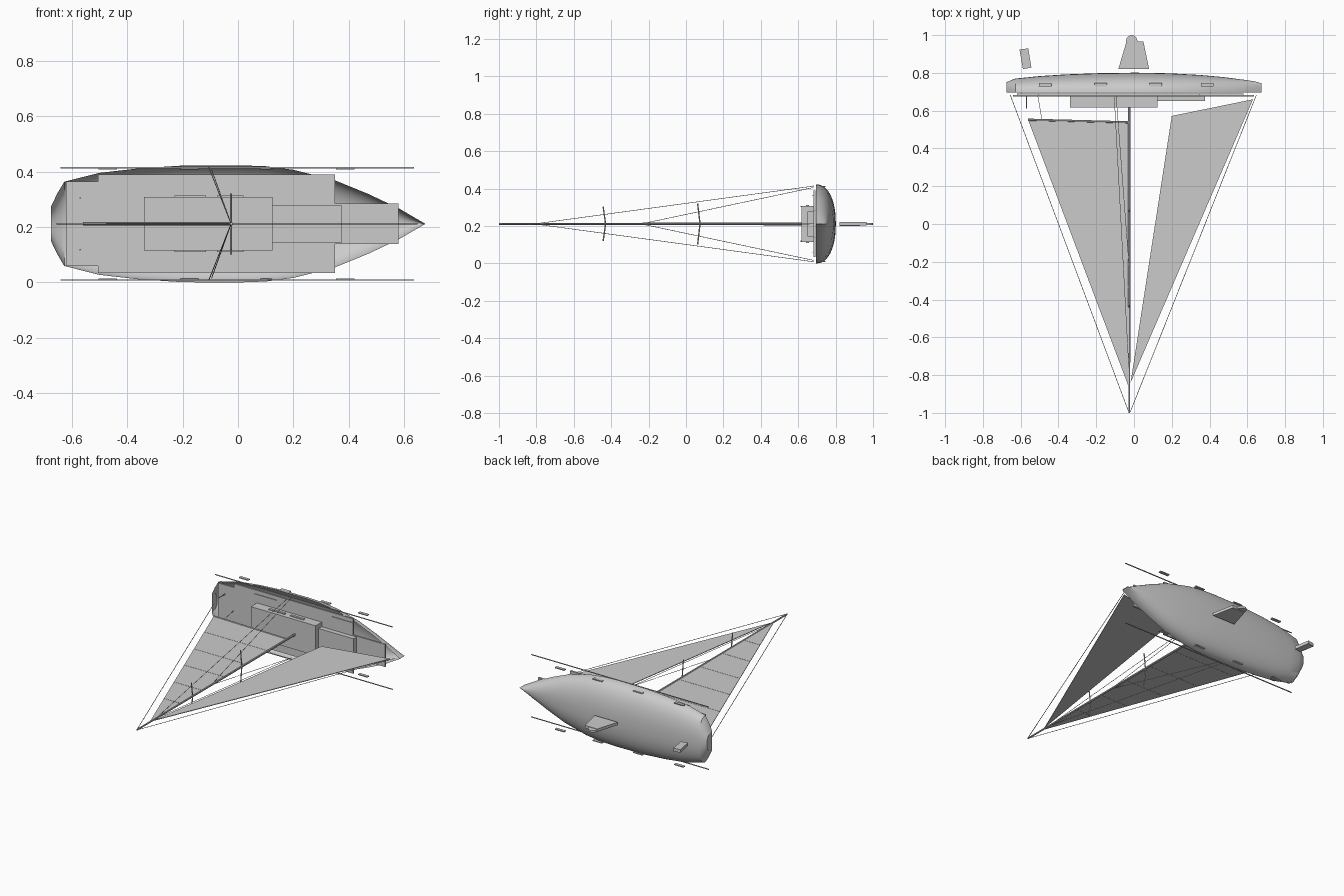
import bpy, bmesh, math
from mathutils import Vector

if "Cube" in bpy.data.objects:
    bpy.data.objects.remove(bpy.data.objects["Cube"])

ZC = 0.2115  # centre plane of the boat; its "up" points along -y


def mesh_obj(name, verts, faces):
    me = bpy.data.meshes.new(name)
    me.from_pydata(verts, [], faces)
    bm = bmesh.new()
    bm.from_mesh(me)
    bmesh.ops.recalc_face_normals(bm, faces=bm.faces)
    bm.to_mesh(me)
    bm.free()
    ob = bpy.data.objects.new(name, me)
    bpy.context.collection.objects.link(ob)
    return ob


def box(name, x0, x1, y0, y1, z0, z1):
    """Box from limits; z is measured from the centre plane."""
    v = [(x, y, ZC + z) for x in (x0, x1) for y in (y0, y1) for z in (z0, z1)]
    f = [(0, 1, 3, 2), (4, 6, 7, 5), (0, 4, 5, 1), (2, 3, 7, 6), (0, 2, 6, 4), (1, 5, 7, 3)]
    return mesh_obj(name, v, f)


def plate(name, pts, half):
    """Flat outline in x-y given a thickness around the centre plane."""
    n = len(pts)
    v = [(x, y, ZC - half) for x, y in pts] + [(x, y, ZC + half) for x, y in pts]
    f = [tuple(range(n)), tuple(range(n, 2 * n))]
    f += [(i, (i + 1) % n, n + (i + 1) % n, n + i) for i in range(n)]
    return mesh_obj(name, v, f)


def rod(name, a, b, r0, r1=None, sides=6):
    a, b = Vector(a), Vector(b)
    a.z += ZC
    b.z += ZC
    bpy.ops.mesh.primitive_cone_add(vertices=sides, radius1=r0, radius2=r0 if r1 is None else r1,
                                    depth=(b - a).length, location=(a + b) / 2,
                                    rotation=(b - a).to_track_quat('Z', 'Y').to_euler())
    bpy.context.object.name = name
    return bpy.context.object


# Hull: open shell of half-oval sections (x, half beam, depth)
ST = [(-.675, .062, .055), (-.652, .11, .066), (-.627, .152, .075), (-.5, .184, .088),
      (-.36, .2, .097), (-.2, .2105, .103), (0, .2115, .106), (.1, .208, .105), (.2, .195, .102),
      (.35, .157, .094), (.47, .108, .083), (.58, .056, .069), (.64, .021, .06), (.675, .001, .05)]
SEG, SUB = 24, 2
stations = []
for p, q in zip(ST, ST[1:]):
    for k in range(SUB):
        t = k / SUB
        stations.append([a + (b - a) * t for a, b in zip(p, q)])
stations.append(ST[-1])
verts, faces = [], []
for x, w, d in stations:
    for i in range(SEG + 1):
        a = math.pi * i / SEG
        c, s = math.cos(a), math.sin(a)
        verts.append((x, .695 + d * s ** .9, ZC + w * math.copysign(abs(c) ** .9, c)))
N = SEG + 1
for j in range(len(stations) - 1):
    for i in range(SEG):
        k = j * N + i
        faces.append((k, k + 1, k + N + 1, k + N))
faces.append(tuple(range(N)))  # transom
hull = mesh_obj("hull", verts, faces)
for p in hull.data.polygons:
    p.use_smooth = len(p.vertices) == 4
hull.select_set(True)
bpy.context.view_layer.objects.active = hull
bpy.ops.object.shade_smooth_by_angle(angle=math.radians(25))

# Stepped deck and cabin
box("deck_stern", -.62, -.505, .681, .692, -.152, .152)
box("deck_main", -.505, .35, .681, .692, -.178, .178)
box("deck_bow", .35, .58, .681, .692, -.073, .073)
box("cabin", -.34, .125, .618, .685, -.097, .097)
box("cabin_front", .125, .375, .65, .685, -.067, .067)

# Paired fittings on both sides
for s, side in ((1, "right"), (-1, "left")):
    def pair(name, x0, x1, y0, y1, z, h):
        box(f"{name}_{side}", x0, x1, y0, y1, s * z - h, s * z + h)
    pair("toe_rail", -.64, .635, .676, .682, .2025, .002)
    pair("aft_track", -.355, -.2, .676, .682, .152, .002)
    pair("fore_track", .2, .35, .676, .682, .152, .002)
    pair("cabin_window_aft", -.23, -.115, .642, .658, .099, .003)
    pair("cabin_window_fore", -.075, .02, .642, .658, .099, .003)
    for i, x in enumerate((-.47, -.175, .115, .387)):
        pair(f"hull_window_{i}", x - .033, x + .033, .727, .746, .2, .003)
    rod(f"stern_post_{side}", (-.57, .684, s * .093), (-.57, .612, s * .093), .003)
    # Shrouds and spreaders
    rod(f"upper_shroud_{side}", (-.105, .683, s * .2025), (-.025, -.81, 0), .0015)
    rod(f"lower_shroud_{side}", (-.095, .683, s * .195), (-.025, -.24, 0), .0015)
    rod(f"lower_spreader_{side}", (-.025, .075, 0), (-.025, .062, s * .11), .0035)
    rod(f"upper_spreader_{side}", (-.025, -.43, 0), (-.025, -.443, s * .092), .0035)

# Mast, boom and rigging
rod("mast", (-.025, .62, 0), (-.025, -1, 0), .0075, .005, 10)
rod("boom", (-.025, .538, 0), (-.56, .552, 0), .006, None, 8)
rod("backstay", (-.655, .683, 0), (-.028, -.995, 0), .0018)
rod("forestay", (.648, .683, 0), (-.02, -.995, 0), .0018)
rod("main_sheet", (-.51, .683, 0), (-.487, .55, 0), .0015)

# Sails with battens
plate("main_sail", [(-.56, .55), (-.025, .535), (-.025, -.87)], .002)
plate("jib_sail", [(.63, .66), (.2, .572), (-.018, -.84)], .002)
for i, y in enumerate((.34, .112, -.105, -.333, -.555)):
    leech = -.56 + (.55 - y) * .535 / 1.42
    box(f"batten_{i}", leech + .005, -.03, y - .002, y + .002, -.003, .003)

# Keel with round tip, and rudder
plate("keel", [(-.083, .82), (.08, .82), (.05, .966), (-.04, .966)], .009)
plate("keel_tip", [(-.012 + .03 * math.cos(a * math.pi / 8), .97 + .03 * math.sin(a * math.pi / 8))
                   for a in range(16)], .006)
plate("rudder", [(-.588, .82), (-.543, .828), (-.56, .93), (-.606, .923)], .01)
